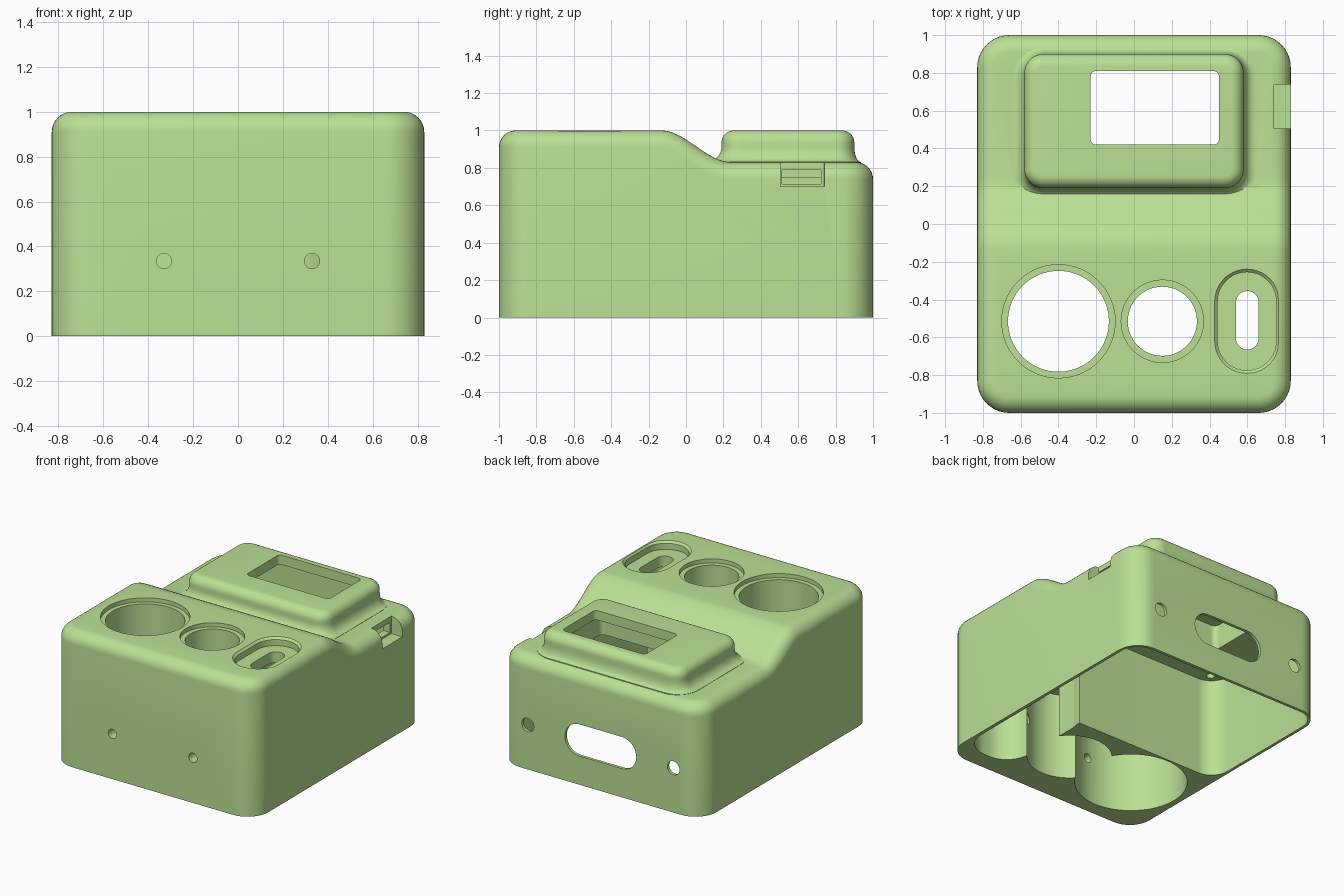
import bpy, bmesh, math
from mathutils import Matrix

if "Cube" in bpy.data.objects:
    bpy.data.objects.remove(bpy.data.objects["Cube"])


def to_object(bm, name):
    bmesh.ops.recalc_face_normals(bm, faces=bm.faces)
    me = bpy.data.meshes.new(name)
    bm.to_mesh(me)
    bm.free()
    ob = bpy.data.objects.new(name, me)
    bpy.context.collection.objects.link(ob)
    return ob


def outline(hx, hy, r, seg):
    pts = []
    for k, (sx, sy) in enumerate([(1, 1), (-1, 1), (-1, -1), (1, -1)]):
        for i in range(seg + 1):
            a = math.pi / 2 * (k + i / seg)
            pts.append((sx * (hx - r) + r * math.cos(a), sy * (hy - r) + r * math.sin(a)))
    return pts


def loft(name, cx, cy, w, d, r, rings, seg=10, along_y=False):
    """Stack of rounded rectangles; rings are (outward offset, height, y shift)."""
    bm = bmesh.new()
    loops = []
    for off, z, dy in rings:
        loops.append([bm.verts.new((cx + x, cy + dy + y, z))
                      for x, y in outline(w / 2 + off, d / 2 + off, r + off, seg)])
    n = len(loops[0])
    for a, b in zip(loops, loops[1:]):
        for i in range(n):
            bm.faces.new((a[i], a[(i + 1) % n], b[(i + 1) % n], b[i]))
    bm.faces.new(loops[0])
    bm.faces.new(loops[-1])
    bmesh.ops.remove_doubles(bm, verts=bm.verts, dist=1e-5)
    if along_y:
        # local (x, y, z) becomes world (x, z, y)
        bm.transform(Matrix(((1, 0, 0, 0), (0, 0, 1, 0), (0, 1, 0, 0), (0, 0, 0, 1))))
    return to_object(bm, name)


def combine(target, tool, op):
    m = target.modifiers.new("cut", 'BOOLEAN')
    m.object, m.operation, m.solver = tool, op, 'EXACT'
    bpy.context.view_layer.objects.active = target
    bpy.ops.object.modifier_apply(modifier=m.name)
    bpy.data.objects.remove(tool)


def cut(cx, cy, w, d, r, z0, z1, along_y=False, seg=10, op='DIFFERENCE'):
    combine(case, loft("cutter", cx, cy, w, d, r, [(0, z0, 0), (0, z1, 0)], seg, along_y), op)


# Case body: stepped side profile, extruded, corners then top rim rounded
prof = [(-1, 0), (-1, 1)]
for i in range(17):
    t = i / 16
    prof.append((-0.13 + 0.37 * t, 1 - 0.17 * t * t * (3 - 2 * t)))
prof += [(1, 0.83), (1, 0)]
bm = bmesh.new()
face = bm.faces.new([bm.verts.new((-0.83, y, z)) for y, z in prof])
ext = bmesh.ops.extrude_face_region(bm, geom=[face])
bmesh.ops.translate(bm, vec=(1.66, 0, 0), verts=[v for v in ext["geom"] if isinstance(v, bmesh.types.BMVert)])
bmesh.ops.recalc_face_normals(bm, faces=bm.faces)
upright = [e for e in bm.edges if abs(e.verts[0].co.z - e.verts[1].co.z) > 0.5]
bmesh.ops.bevel(bm, geom=upright, offset=0.17, offset_type='OFFSET', segments=10, profile=0.5, affect='EDGES')
bm.normal_update()
rim = []
for e in bm.edges:
    nz = sorted(f.normal.z for f in e.link_faces)
    if len(nz) == 2 and abs(nz[0]) < 0.1 and nz[1] > 0.3:
        rim.append(e)
bmesh.ops.bevel(bm, geom=rim, offset=0.09, offset_type='OFFSET', segments=8, profile=0.5, affect='EDGES')
case = to_object(bm, "case_shell")

# Raised display housing: coved foot (wider at the front), rounded top edge
arc = [math.pi / 2 * i / 8 for i in range(9)]
rings = [(0.06, 0.77, -0.025)]
rings += [(0.06 * (1 - math.sin(a)), 0.832 + 0.08 * (1 - math.cos(a)), -0.025 * (1 - math.sin(a)))
          for a in arc]
rings += [(-0.065 * (1 - math.cos(a)), 0.935 + 0.065 * math.sin(a), 0) for a in arc]
combine(case, loft("display_housing", 0, 0.545, 1.16, 0.71, 0.1, rings), 'UNION')

# Main cavity, display pocket and window
cut(0, 0.434, 1.616, 1.088, 0.14, -0.1, 0.745)
cut(0, 0.55, 1.02, 0.58, 0.04, 0.6, 0.93)
cut(0.11, 0.615, 0.68, 0.39, 0.03, 0.8, 1.1)

# Pockets under the front panel
cut(-0.4, -0.51, 0.77, 0.77, 0.385, -0.1, 0.65, seg=16)
cut(0.15, -0.51, 0.58, 0.58, 0.29, -0.1, 0.65, seg=16)
cut(0.595, -0.435, 0.42, 0.85, 0.19, -0.1, 0.86)
cut(0.6, -0.2, 0.41, 0.4, 0.01, -0.1, 0.745)

# Front panel openings with shallow recesses
for x, r, recess in [(-0.4, 0.267, 0.3), (0.15, 0.183, 0.218)]:
    cut(x, -0.515, 2 * recess, 2 * recess, recess, 0.97, 1.1, seg=16)
    cut(x, -0.515, 2 * r, 2 * r, r, 0.5, 1.1, seg=16)
combine(case, loft("recess", 0.598, -0.515, 0.31, 0.52, 0.155,
                   [(0, 0.94, 0), (0, 0.985, 0), (0.016, 1.0, 0), (0.016, 1.1, 0)]), 'DIFFERENCE')
cut(0.6, -0.51, 0.12, 0.31, 0.06, 0.7, 1.1)

# Wall openings: front screw holes, back slot and back holes
for s in (-1, 1):
    cut(s * 0.33, 0.335, 0.068, 0.068, 0.034, -1.1, -0.7, True)
    cut(s * 0.597, 0.33, 0.1, 0.1, 0.05, 0.9, 1.1, True)
    cut(s * 0.71, -0.03, 0.06, 0.06, 0.03, 0.7, 0.8)
cut(0, 0.33, 0.585, 0.235, 0.1175, 0.8, 1.1, True)

# Side port: inner support block, open notch, opening into the cavity
cut(0.75, 0.62, 0.13, 0.3, 0.002, 0.66, 0.76, op='UNION')
cut(0.84, 0.622, 0.2, 0.235, 0.002, 0.70, 0.95)
cut(0.70, 0.618, 0.2, 0.21, 0.002, 0.715, 0.79)

# Finish
mat = bpy.data.materials.new("light_green")
mat.diffuse_color = (0.50, 0.75, 0.30, 1)
mat.use_nodes = True
mat.node_tree.nodes["Principled BSDF"].inputs["Base Color"].default_value = mat.diffuse_color
case.data.materials.clear()
case.data.materials.append(mat)
bpy.ops.object.select_all(action='DESELECT')
case.select_set(True)
bpy.context.view_layer.objects.active = case
bpy.ops.object.shade_smooth_by_angle(angle=math.radians(35))
